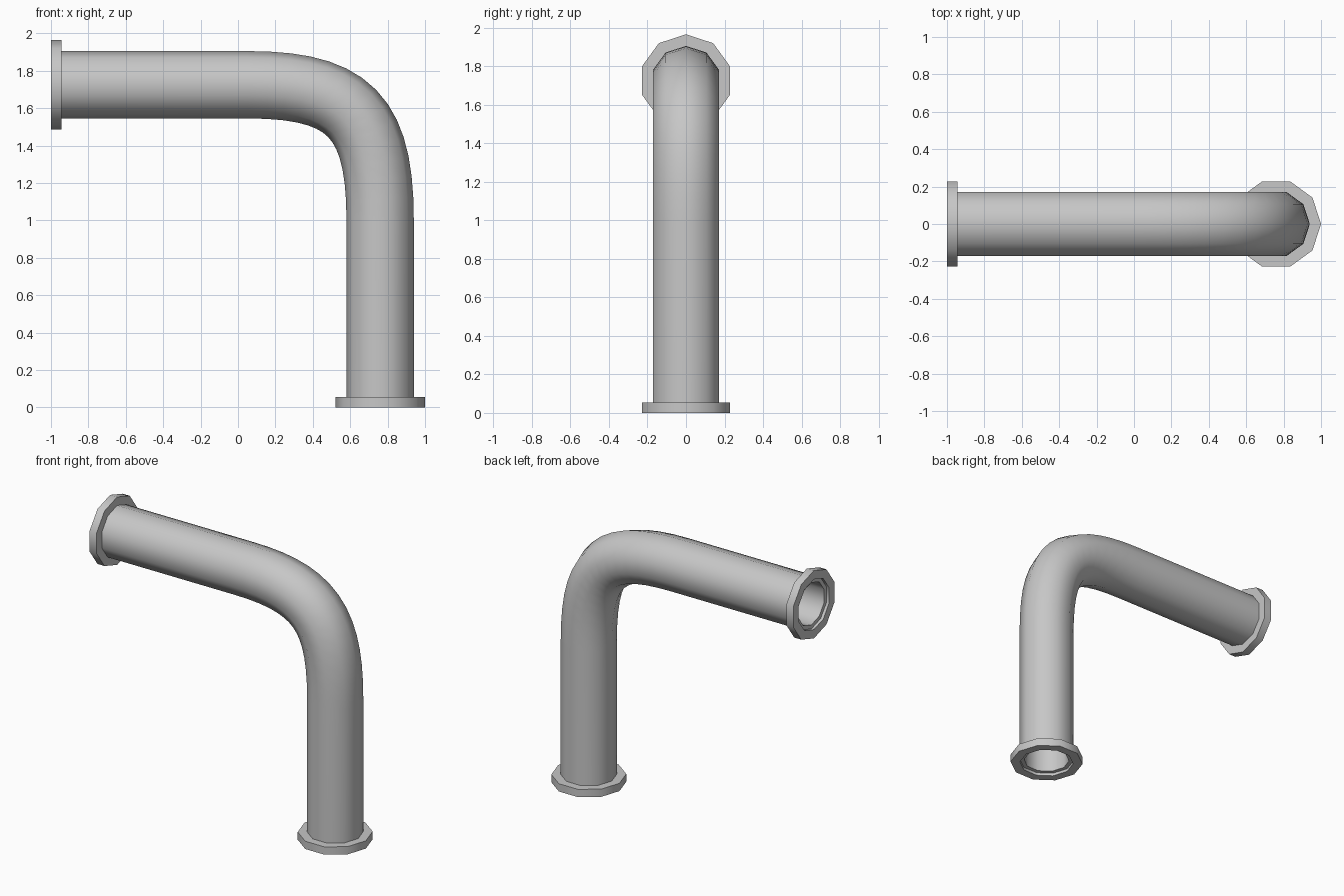
import bpy
import bmesh
import math
from mathutils import Vector

cube = bpy.data.objects.get("Cube")
if cube:
    bpy.data.objects.remove(cube, do_unlink=True)

SIDES = 10
PIPE_OUTER, PIPE_INNER = 0.18, 0.15
FLANGE_OUTER, FLANGE_INNER, FLANGE_THICK = 0.24, 0.178, 0.055
RECESS = 0.02
AXIS_X, AXIS_Z = 0.76, 1.725      # centre lines of the two straight runs

grey = bpy.data.materials.new("pipe_grey")
grey.use_nodes = True
colour = (0.57, 0.57, 0.57, 1)
grey.diffuse_color = colour
grey.node_tree.nodes["Principled BSDF"].inputs["Base Color"].default_value = colour


def closed_loft(name, rings):
    """Bridge (centre, direction, radius) rings into a closed hollow solid."""
    bm = bmesh.new()
    loops = []
    for centre, direction, radius in rings:
        side = Vector((-direction.z, 0, direction.x))
        loop = []
        for i in range(SIDES):
            a = math.tau * i / SIDES
            offset = side * math.cos(a) + Vector((0, math.sin(a), 0))
            loop.append(bm.verts.new(centre + offset * radius))
        loops.append(loop)
    for k, loop in enumerate(loops):
        following = loops[(k + 1) % len(loops)]
        for i in range(SIDES):
            j = (i + 1) % SIDES
            bm.faces.new((loop[i], loop[j], following[j], following[i]))
    bmesh.ops.recalc_face_normals(bm, faces=bm.faces[:])
    mesh = bpy.data.meshes.new(name)
    bm.to_mesh(mesh)
    bm.free()
    mesh.materials.append(grey)
    obj = bpy.data.objects.new(name, mesh)
    bpy.context.collection.objects.link(obj)
    bpy.ops.object.select_all(action='DESELECT')
    obj.select_set(True)
    bpy.context.view_layer.objects.active = obj
    bpy.ops.object.shade_smooth_by_angle(angle=math.radians(40))
    return obj


def bend(start, corner, end, pull, steps):
    """Points and directions along a curve pulled towards the corner."""
    a, b = start.lerp(corner, pull), end.lerp(corner, pull)
    path = []
    for i in range(steps + 1):
        t = i / steps
        u = 1 - t
        point = start * u**3 + a * (3 * u * u * t) + b * (3 * u * t * t) + end * t**3
        slope = (a - start) * u * u + (b - a) * (2 * u * t) + (end - b) * t * t
        path.append((point, slope.normalized()))
    return path


RIGHTWARD, DOWN, UP = Vector((1, 0, 0)), Vector((0, 0, -1)), Vector((0, 0, 1))

# Hollow pipe: straight run, bend, straight drop
path = [(Vector((-1 + RECESS, 0, AXIS_Z)), RIGHTWARD)]
path += bend(Vector((0.05, 0, AXIS_Z)), Vector((AXIS_X, 0, AXIS_Z)),
             Vector((AXIS_X, 0, 1.0)), 0.77, 14)
path.append((Vector((AXIS_X, 0, RECESS)), DOWN))
outer_skin = [(p, d, PIPE_OUTER) for p, d in path]
inner_skin = [(p, d, PIPE_INNER) for p, d in reversed(path)]
closed_loft("bent_pipe", outer_skin + inner_skin)

# Flange ring at each open end
for name, origin, inward in (("side_flange", Vector((-1, 0, AXIS_Z)), RIGHTWARD),
                             ("bottom_flange", Vector((AXIS_X, 0, 0)), UP)):
    far = origin + inward * FLANGE_THICK
    closed_loft(name, [(origin, inward, FLANGE_OUTER), (far, inward, FLANGE_OUTER),
                       (far, inward, FLANGE_INNER), (origin, inward, FLANGE_INNER)])
